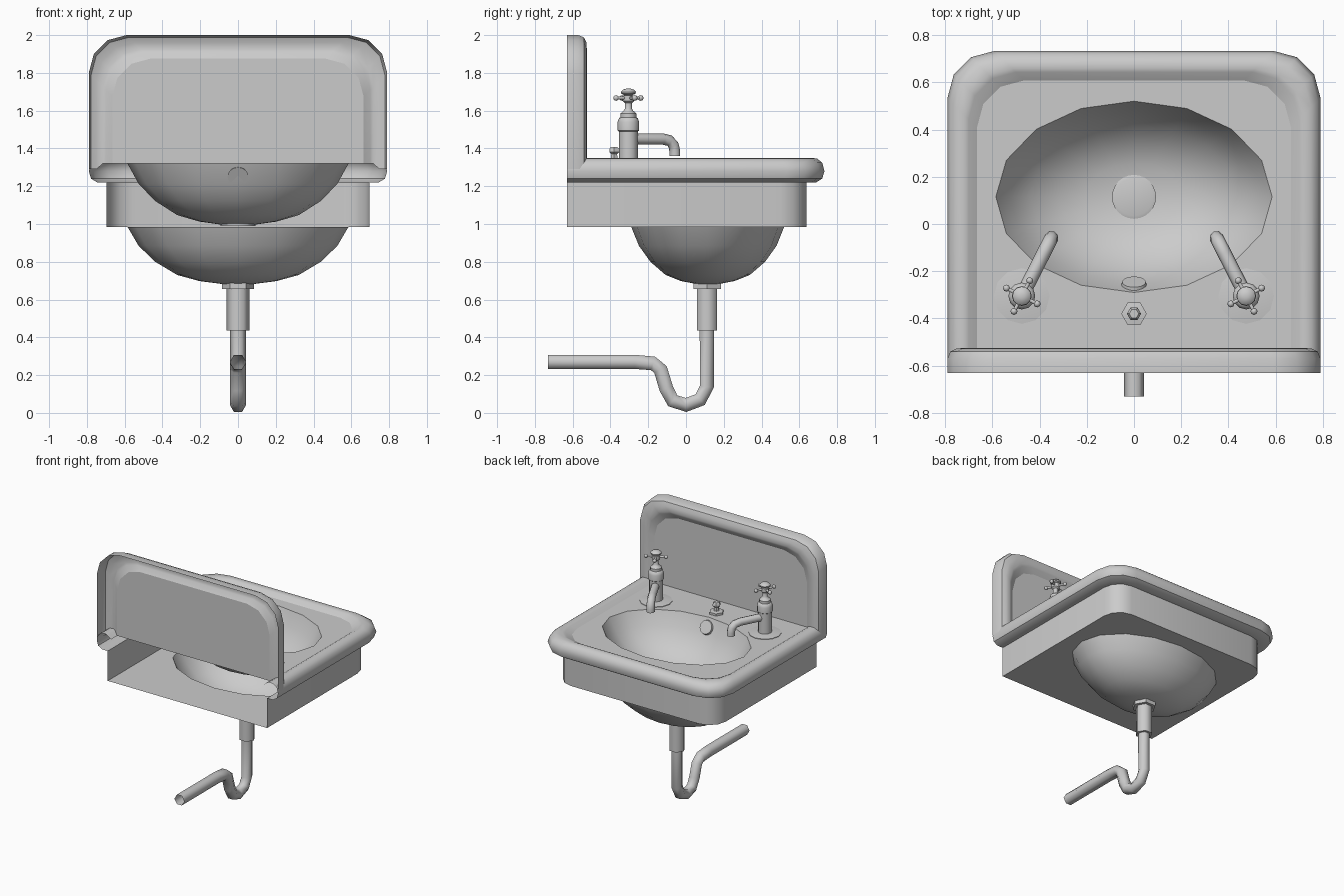
import bpy, bmesh
from math import sin, cos, pi, radians
from mathutils import Vector, Matrix

if "Cube" in bpy.data.objects:
    bpy.data.objects.remove(bpy.data.objects["Cube"])

BY = 0.115          # bowl / drain centre in y
BACK = -0.63        # open wall side
PANEL = -0.555      # splashback panel plane


def finish(name, bm, angle=40, mirror=False):
    me = bpy.data.meshes.new(name)
    bm.to_mesh(me)
    bm.free()
    ob = bpy.data.objects.new(name, me)
    bpy.context.collection.objects.link(ob)
    bpy.ops.object.select_all(action='DESELECT')
    bpy.context.view_layer.objects.active = ob
    ob.select_set(True)
    bpy.ops.object.shade_smooth_by_angle(angle=radians(angle))
    if mirror:
        ob.modifiers.new("Mirror", 'MIRROR').use_mirror_merge = False
    return ob


def skin(bm, loops, closed=True, cap_start=False, cap_end=False):
    """Bridge a list of equally long point loops."""
    rows = [[bm.verts.new(p) for p in lp] for lp in loops]
    n = len(rows[0])
    for a, b in zip(rows, rows[1:]):
        for i in range(n if closed else n - 1):
            j = (i + 1) % n
            bm.faces.new((a[i], a[j], b[j], b[i]))
    if cap_start:
        bm.faces.new(rows[0][::-1])
    if cap_end:
        bm.faces.new(rows[-1])


def ring(cx, cy, z, rx, ry, n):
    return [(cx + rx * cos(2 * pi * i / n), cy + ry * sin(2 * pi * i / n), z) for i in range(n)]


def lathe(bm, cx, cy, prof, n):
    skin(bm, [ring(cx, cy, z, r, r, n) for r, z in prof], True, True, True)


def tube(bm, path, r, side, n, caps=False):
    pts = [Vector(p) for p in path]
    side = Vector(side).normalized()
    loops = []
    for i, p in enumerate(pts):
        a, b = pts[max(i - 1, 0)], pts[min(i + 1, len(pts) - 1)]
        up = (b - a).normalized().cross(side)
        loops.append([p + r * (side * cos(2 * pi * k / n) + up * sin(2 * pi * k / n)) for k in range(n)])
    skin(bm, loops, True, caps, caps)


def u_loop(w, end, start, r=0.2, seg=3):
    """U outline with two rounded corners, as 2D points."""
    half = [(w, start)] + [(w - r + r * cos(a), end - r + r * sin(a))
                           for a in (pi / 2 * k / seg for k in range(seg + 1))]
    return half + [(-x, t) for x, t in reversed(half)]


def holed_plate(name, outline, z, up):
    bm = bmesh.new()
    for pts in ([(x, y, z) for x, y in outline], ring(0, BY, z, 0.585, 0.405, 16)):
        vs = [bm.verts.new(p) for p in pts]
        for i, v in enumerate(vs):
            bm.edges.new((v, vs[i - 1]))
    bmesh.ops.triangle_fill(bm, use_beauty=True, edges=bm.edges[:])
    bm.normal_update()
    for f in bm.faces:
        if f.normal.z * up < 0:
            f.normal_flip()
    finish(name, bm)


# Rolled rim around three sides of the deck
rim = [(0.695, 1.22), (0.745, 1.22), (0.778, 1.24), (0.79, 1.28), (0.778, 1.325),
       (0.75, 1.347), (0.715, 1.35), (0.70, 1.343), (0.665, 1.32)]
bm = bmesh.new()
skin(bm, [[(x, y, z) for x, y in u_loop(w, w - 0.057, BACK)] for w, z in rim], False)
finish("deck_rim", bm)

# Deck and underside with bowl openings, apron between them
holed_plate("deck", u_loop(0.665, 0.608, PANEL), 1.32, 1)
apron = u_loop(0.695, 0.638, BACK, 0.14)
holed_plate("underside", apron, 0.985, -1)
bm = bmesh.new()
skin(bm, [[(x, y, z) for x, y in apron] for z in (0.985, 1.22)], False)
finish("apron", bm)

# Splashback: rolled frame and recessed panel
frame = [(0.665, PANEL), (0.70, -0.532), (0.715, -0.525), (0.75, -0.527),
         (0.778, -0.54), (0.79, -0.57), (0.79, BACK)]
bm = bmesh.new()
skin(bm, [[(x, y, z) for x, z in u_loop(w, w + 1.21, 1.32 if w < 0.72 else 1.29)] for w, y in frame], False)
finish("splashback_frame", bm)
bm = bmesh.new()
bm.faces.new([bm.verts.new((x, PANEL, z)) for x, z in reversed(u_loop(0.665, 1.875, 1.32))])
finish("splashback_panel", bm)

# Inner bowl and the lower bowl shell
bowl = [(1.0, 0), (0.9, -0.1), (0.75, -0.185), (0.55, -0.255), (0.35, -0.287), (0.14, -0.303)]
for name, top, depth in (("inner_bowl", 1.32, 1.07), ("lower_bowl", 0.985, 1.0)):
    loops = [ring(0, BY, top + z * depth, 0.585 * s, 0.405 * s, 16) for s, z in bowl]
    bm = bmesh.new()
    if name == "inner_bowl":
        skin(bm, loops, True, False, True)
    else:
        skin(bm, loops[::-1], True, True, False)
    finish(name, bm, 50)

# Drain and overflow discs
bm = bmesh.new()
lathe(bm, 0, BY, [(0.093, 0.99), (0.093, 1.006), (0.08, 1.01)], 24)
finish("drain", bm)
bm = bmesh.new()
bmesh.ops.create_cone(bm, cap_ends=True, segments=20, radius1=0.055, radius2=0.05, depth=0.02,
                      matrix=Matrix.Translation((0, -0.254, 1.255)) @ Matrix.Rotation(-radians(63), 4, 'X'))
finish("overflow", bm)

# Drain collar, tailpiece and trap
bm = bmesh.new()
lathe(bm, 0, 0.112, [(0.085, 0.655), (0.085, 0.69)], 6)
finish("drain_collar", bm)
bm = bmesh.new()
lathe(bm, 0, 0.112, [(0.061, 0.435), (0.061, 0.66)], 6)
finish("tailpiece", bm, 65)
trap = [(0.11, 0.44), (0.11, 0.138), (0.075, 0.07), (0, 0.042), (-0.07, 0.064), (-0.105, 0.13),
        (-0.135, 0.23), (-0.175, 0.262), (-0.27, 0.27), (-0.73, 0.27)]
bm = bmesh.new()
tube(bm, [(0, y, z) for y, z in trap], 0.043, (1, 0, 0), 6)
finish("trap_pipe", bm, 65)

# Taps, modelled on the right and mirrored
TX, TY = 0.475, -0.305
d = Vector((-0.454, 0.891, 0))
s = Vector((d.y, -d.x, 0))
c = Vector((TX, TY, 0))
bm = bmesh.new()
lathe(bm, TX, TY, [(0.118, 1.32), (0.118, 1.324), (0.06, 1.332)], 12)
finish("tap_base", bm, mirror=True)
bm = bmesh.new()
lathe(bm, TX, TY, [(0.05, 1.325), (0.05, 1.49), (0.057, 1.495), (0.057, 1.54), (0.05, 1.56), (0.042, 1.565),
                   (0.042, 1.585), (0.025, 1.6), (0.019, 1.61), (0.019, 1.64), (0.03, 1.65), (0.03, 1.68),
                   (0.02, 1.682), (0.038, 1.69), (0.04, 1.7), (0.028, 1.712), (0.01, 1.717)], 12)
finish("tap_body", bm, mirror=True)
bm = bmesh.new()
spout = [(0, 1.45), (0.205, 1.45), (0.245, 1.441), (0.268, 1.418), (0.276, 1.385), (0.276, 1.36)]
tube(bm, [c + d * t + Vector((0, 0, z)) for t, z in spout], 0.03, s, 8, True)
finish("tap_spout", bm, 50, mirror=True)
bm = bmesh.new()
for v in (d, s, -d, -s):
    h = c + Vector((0, 0, 1.667))
    tube(bm, [h, h + v * 0.07], 0.009, (0, 0, 1), 6, True)
    bmesh.ops.create_uvsphere(bm, u_segments=8, v_segments=6, radius=0.015,
                              matrix=Matrix.Translation(h + v * 0.073))
finish("tap_handle", bm, 65, mirror=True)

# Chain stay post between the taps
bm = bmesh.new()
lathe(bm, 0, -0.38, [(0.054, 1.32), (0.054, 1.337), (0.02, 1.342), (0.018, 1.37), (0.03, 1.38),
                     (0.03, 1.397), (0.02, 1.408)], 6)
finish("chain_post", bm)
